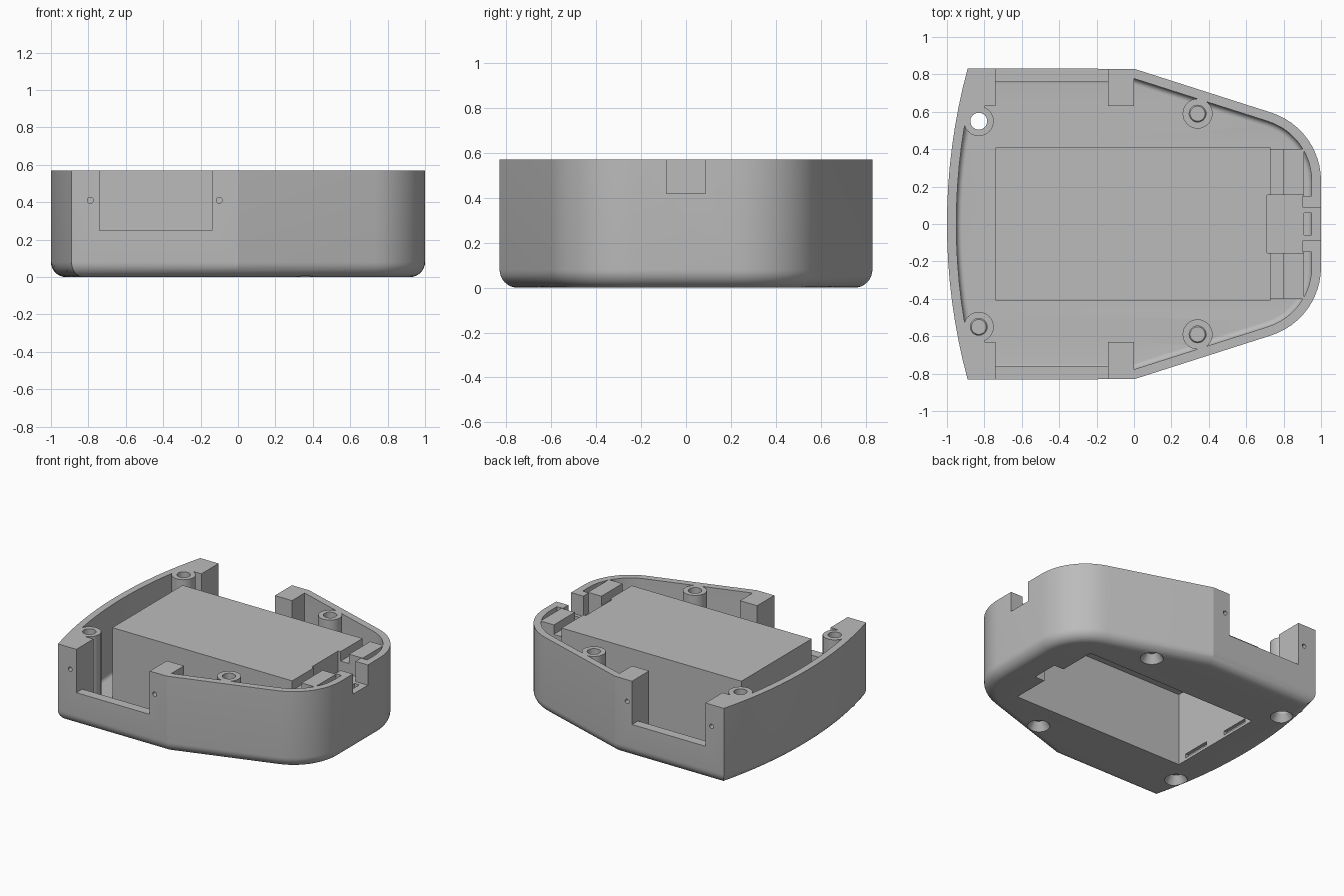
import bpy, bmesh, math
from mathutils import Vector, Matrix

cube = bpy.data.objects.get("Cube")
if cube:
    bpy.data.objects.remove(cube, do_unlink=True)

TOP = 0.57     # rim height
WALL = 0.05    # wall and floor thickness


def add_object(name, bm):
    bmesh.ops.recalc_face_normals(bm, faces=bm.faces[:])
    mesh = bpy.data.meshes.new(name)
    bm.to_mesh(mesh)
    bm.free()
    obj = bpy.data.objects.new(name, mesh)
    bpy.context.collection.objects.link(obj)
    return obj


def box(name, x, y, z):
    bm = bmesh.new()
    bmesh.ops.create_cube(bm, size=1)
    for v in bm.verts:
        v.co = [r[0] + (c + 0.5) * (r[1] - r[0]) for r, c in zip((x, y, z), v.co)]
    return add_object(name, bm)


def cylinder(name, center, r1, r2, depth, axis="Z"):
    bm = bmesh.new()
    turn = Matrix.Rotation(math.pi / 2, 4, "X") if axis == "Y" else Matrix()
    bmesh.ops.create_cone(bm, cap_ends=True, segments=32, radius1=r1, radius2=r2,
                          depth=depth, matrix=Matrix.Translation(center) @ turn)
    return add_object(name, bm)


def arc(cx, cy, r, start, end, n):
    angles = [math.radians(start + (end - start) * i / n) for i in range(n + 1)]
    return [Vector((cx + r * math.cos(a), cy + r * math.sin(a))) for a in angles]


def inset(points, d):
    """Move every side of a counter-clockwise outline inwards by d."""
    result = []
    for i, p in enumerate(points):
        a = (p - points[i - 1]).normalized()
        b = (points[(i + 1) % len(points)] - p).normalized()
        na, nb = Vector((-a.y, a.x)), Vector((-b.y, b.x))
        result.append(p + (na + nb) * (d / (1 + na.dot(nb))))
    return result


def tub(name, outline, d, radius, bottom, top):
    """Solid with a rounded lower edge."""
    bm = bmesh.new()
    rings = []
    steps = 8
    levels = [(radius * (1 - math.sin(a)), bottom + radius * (1 - math.cos(a)))
              for a in (math.pi / 2 * i / steps for i in range(steps + 1))]
    for extra, z in levels + [(0, top)]:
        rings.append([bm.verts.new((p.x, p.y, z)) for p in inset(outline, d + extra)])
    for low, high in zip(rings, rings[1:]):
        for i in range(len(low)):
            bm.faces.new((low[i - 1], low[i], high[i], high[i - 1]))
    bm.faces.new(rings[0])
    bm.faces.new(rings[-1])
    return add_object(name, bm)


# Plan outline: rounded nose, tapered shoulders, straight sides, bowed rear
nose = arc(0.616, 0.23, 0.384, 0, 72.2, 12)
rear = arc(2.187, 0, 3.187, 164.9, 195.1, 16)
outline = nose + [Vector((0, 0.83))] + rear + [Vector((0, -0.83))]
outline += [Vector((p.x, -p.y)) for p in reversed(nose)]

shell = tub("enclosure_shell", outline, 0, 0.08, 0, TOP)
cavity = tub("cavity", outline, WALL, 0.03, WALL, TOP + 0.2)

solids, cuts = [], []
SCREWS = ((-0.83, 0.55), (0.34, 0.59))

# Battery housing and the ledge in front of it
solids.append(box("battery_housing", (-0.74, 0.73), (-0.41, 0.41), (0.02, TOP)))
solids.append(box("nose_ledge", (0.72, 0.91), (-0.4, 0.4), (0.02, 0.42)))
cuts.append(box("battery_space", (-0.71, 0.70), (-0.38, 0.38), (-0.1, 0.54)))
cuts.append(box("latch_recess", (0.69, 0.78), (-0.1, 0.1), (-0.1, 0.1)))
cuts.append(box("latch_notch", (0.71, 0.75), (-0.155, 0.155), (0.42, 0.7)))
cuts.append(box("cable_notch", (0.90, 1.1), (-0.087, 0.087), (0.42, 0.7)))

for s in (1, -1):
    def span(a, b):
        return (a, b) if s > 0 else (-b, -a)

    # Corner and shoulder blocks beside the side windows
    solids.append(box("rear_block", (-0.88, -0.74), span(0.63, 0.80), (0.03, TOP)))
    solids.append(box("rear_web", (-0.92, -0.80), span(0.55, 0.66), (0.03, TOP)))
    solids.append(box("shoulder_block", (-0.14, 0.0), span(0.63, 0.80), (0.03, TOP)))
    solids.append(box("window_sill", (-0.76, -0.12), span(0.76, 0.80), (0.03, 0.25)))
    cuts.append(box("side_window", (-0.74, -0.14), span(0.70, 0.95), (0.25, 0.7)))

    # Nose blocks and the cheeks of the cable notch
    solids.append(box("nose_block", (0.80, 0.91), span(0.155, 0.40), (0.03, TOP)))
    solids.append(box("nose_step", (0.72, 0.81), span(0.155, 0.40), (0.03, 0.50)))
    solids.append(box("notch_cheek", (0.90, 0.97), span(0.06, 0.15), (0.03, TOP)))

    # Screw bosses with countersunk through holes
    for x, y in SCREWS:
        solids.append(cylinder("screw_boss", (x, s * y, 0.3), 0.08, 0.08, 2 * (TOP - 0.3)))
        cuts.append(cylinder("screw_hole", (x, s * y, 0.3), 0.045, 0.045, 1))
        cuts.append(cylinder("countersink", (x, s * y, 0.02), 0.09, 0.04, 0.08))

    # Hinge pin holes and lid slots
    for x in (-0.79, -0.10):
        cuts.append(cylinder("pin_hole", (x, s * 0.80, 0.41), 0.016, 0.016, 0.2, "Y"))
    cuts.append(box("lid_slot", (-0.735, -0.69), span(0.09, 0.31), (0.02, 0.05)))

# Combine everything into one moulded part
jobs = [(cavity, "DIFFERENCE")]
jobs += [(o, "UNION") for o in solids] + [(o, "DIFFERENCE") for o in cuts]
for tool, operation in jobs:
    tool.hide_render = True
    mod = shell.modifiers.new(tool.name, "BOOLEAN")
    mod.operation = operation
    mod.solver = "EXACT"
    mod.object = tool

bpy.context.view_layer.update()
result = bpy.data.meshes.new_from_object(
    shell.evaluated_get(bpy.context.evaluated_depsgraph_get()))
shell.modifiers.clear()
shell.data = result
for tool, operation in jobs:
    bpy.data.objects.remove(tool, do_unlink=True)

# Single grey plastic
plastic = bpy.data.materials.new("grey_plastic")
plastic.use_nodes = True
colour = (0.5, 0.5, 0.5, 1)
plastic.diffuse_color = colour
plastic.node_tree.nodes["Principled BSDF"].inputs["Base Color"].default_value = colour
shell.data.materials.clear()
shell.data.materials.append(plastic)

bpy.ops.object.select_all(action="DESELECT")
shell.select_set(True)
bpy.context.view_layer.objects.active = shell
bpy.ops.object.shade_smooth_by_angle(angle=math.radians(15))
